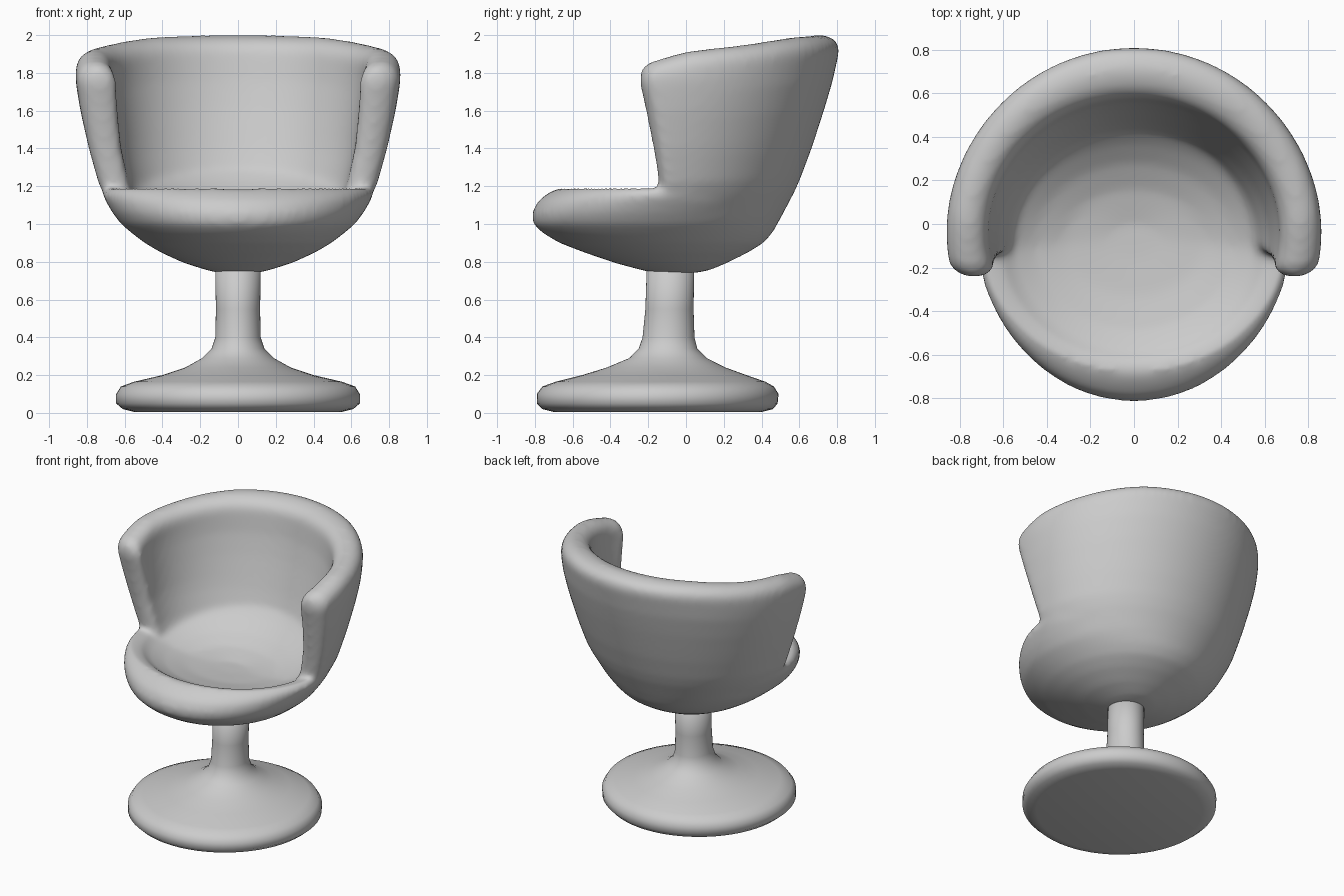
import bpy, bmesh, math

cube = bpy.data.objects.get("Cube")
if cube:
    bpy.data.objects.remove(cube, do_unlink=True)

grey = bpy.data.materials.new("plain_grey")
grey.use_nodes = True
grey.diffuse_color = (0.6, 0.6, 0.6, 1)
grey.node_tree.nodes["Principled BSDF"].inputs["Base Color"].default_value = (0.6, 0.6, 0.6, 1)


def skin(bm, loops):
    """Bridge a list of closed point loops and cap both ends."""
    rows = [[bm.verts.new(p) for p in loop] for loop in loops]
    n = len(rows[0])
    for a, b in zip(rows, rows[1:]):
        for i in range(n):
            j = (i + 1) % n
            bm.faces.new((a[i], a[j], b[j], b[i]))
    bm.faces.new(rows[0][::-1])
    bm.faces.new(rows[-1])


def oval(z, front, back, half_width, rise=0.0, n=64):
    """Oval between a front and a back y position, its back lifted by rise."""
    cy, ry = (front + back) / 2, (back - front) / 2
    angles = [math.tau * i / n for i in range(n)]
    return [(half_width * math.cos(a), cy + ry * math.sin(a),
             z + rise * max(0, math.sin(a))) for a in angles]


def lerp(p_row, q_row, t):
    return [p + (q - p) * t for p, q in zip(p_row, q_row)]


def interp(table, z):
    """Linear lookup of a row by its first column."""
    for lo, hi in zip(table, table[1:]):
        if z <= hi[0]:
            break
    return lerp(lo[1:], hi[1:], (z - lo[0]) / (hi[0] - lo[0]))


def finish(name, bm):
    bmesh.ops.recalc_face_normals(bm, faces=bm.faces)
    mesh = bpy.data.meshes.new(name)
    bm.to_mesh(mesh)
    bm.free()
    mesh.materials.append(grey)
    obj = bpy.data.objects.new(name, mesh)
    bpy.context.collection.objects.link(obj)
    for poly in mesh.polygons:
        poly.use_smooth = True
    return obj


# Pedestal: flared round foot running up into the column
bm = bmesh.new()
skin(bm, [oval(*r) for r in (
    (0.005, -0.70, 0.40, 0.55), (0.02, -0.76, 0.46, 0.61), (0.05, -0.79, 0.485, 0.645),
    (0.10, -0.79, 0.49, 0.645), (0.14, -0.76, 0.465, 0.62), (0.165, -0.69, 0.42, 0.55),
    (0.20, -0.55, 0.32, 0.40), (0.24, -0.42, 0.21, 0.28), (0.29, -0.30, 0.11, 0.19),
    (0.34, -0.25, 0.06, 0.14), (0.40, -0.23, 0.045, 0.12), (0.55, -0.215, 0.04, 0.117),
    (0.85, -0.205, 0.045, 0.122))])
finish("pedestal", bm)

# Seat bowl: outside, rolled lip, then the dished seat rising to the back
bm = bmesh.new()
skin(bm, [oval(*r) for r in (
    (0.74, -0.16, 0.05, 0.10), (0.757, -0.24, 0.13, 0.17), (0.795, -0.38, 0.22, 0.29),
    (0.85, -0.54, 0.33, 0.41), (0.90, -0.67, 0.41, 0.495), (0.95, -0.755, 0.455, 0.56),
    (1.0, -0.81, 0.485, 0.62), (1.06, -0.815, 0.505, 0.665), (1.12, -0.785, 0.53, 0.70),
    (1.16, -0.735, 0.54, 0.72, 0.06), (1.19, -0.68, 0.52, 0.70, 0.1),
    (1.18, -0.63, 0.44, 0.62, 0.12), (1.14, -0.585, 0.37, 0.56, 0.09),
    (1.10, -0.49, 0.28, 0.46, 0.06), (1.07, -0.33, 0.16, 0.32, 0.03),
    (1.06, -0.15, 0.0, 0.10))])

# Wraparound back: rows of z, centre y, half width, back y, front edge y
OUTER = ((1.02, -0.14, 0.63, 0.495, -0.135), (1.2, -0.10, 0.735, 0.59, -0.14),
         (1.4, -0.08, 0.79, 0.665, -0.17), (1.6, -0.06, 0.835, 0.73, -0.21),
         (1.75, -0.05, 0.86, 0.775, -0.245), (2.0, -0.05, 0.868, 0.83, -0.245))
INNER = ((1.02, -0.14, 0.48, 0.24, -0.135), (1.1, -0.13, 0.54, 0.33, -0.135),
         (1.2, -0.10, 0.575, 0.40, -0.14), (1.4, -0.08, 0.62, 0.465, -0.17),
         (1.6, -0.06, 0.645, 0.52, -0.21), (1.75, -0.05, 0.665, 0.555, -0.245),
         (2.0, -0.05, 0.68, 0.59, -0.245))
RIM = ((-0.3, 1.82), (-0.17, 1.865), (0.0, 1.915), (0.3, 1.95), (0.55, 1.99), (0.9, 2.02))
CAP = 0.09


def wall_point(s, z, mix):
    """Point on the back at sweep s (-1 to 1), height z, mix 0 outside to 1 inside."""
    cy, rx, back, edge = lerp(interp(OUTER, z), interp(INNER, z), mix)
    ry = back - cy
    end = math.asin((edge - cy) / ry)
    a = math.pi / 2 - s * (math.pi / 2 - end)
    return (rx * math.cos(a), cy + ry * math.sin(a), z)


def wall_section(s, round_off):
    top = interp(RIM, wall_point(s, 1.8, 0.5)[1])[0] - 0.05 * (1 - round_off)
    shoulder = top - CAP
    rise = [(1.02 + (shoulder - 1.02) * i / 12, 1) for i in range(12)]
    cap = [(shoulder + CAP * math.sin(math.pi * i / 8), math.cos(math.pi * i / 8))
           for i in range(9)]
    fall = [(z, -1) for z, _ in reversed(rise)]
    return [wall_point(s, z, 0.5 - 0.5 * side * round_off) for z, side in rise + cap + fall]


FULL = 0.95
sweep = [(FULL * i / 24, 1) for i in range(25)]
for i in range(1, 7):
    phi = math.radians(i * 14)
    sweep.append((FULL + (1 - FULL) * math.sin(phi), math.cos(phi)))
both = [(-s, f) for s, f in reversed(sweep[1:])] + sweep
skin(bm, [wall_section(s, f) for s, f in both])

# Fuse bowl and back into one soft shell
shell = finish("seat_shell", bm)
fuse = shell.modifiers.new("fuse", 'REMESH')
fuse.mode = 'VOXEL'
fuse.voxel_size = 0.018
fuse.use_smooth_shade = True
soften = shell.modifiers.new("soften", 'SMOOTH')
soften.factor = 0.5
soften.iterations = 14
